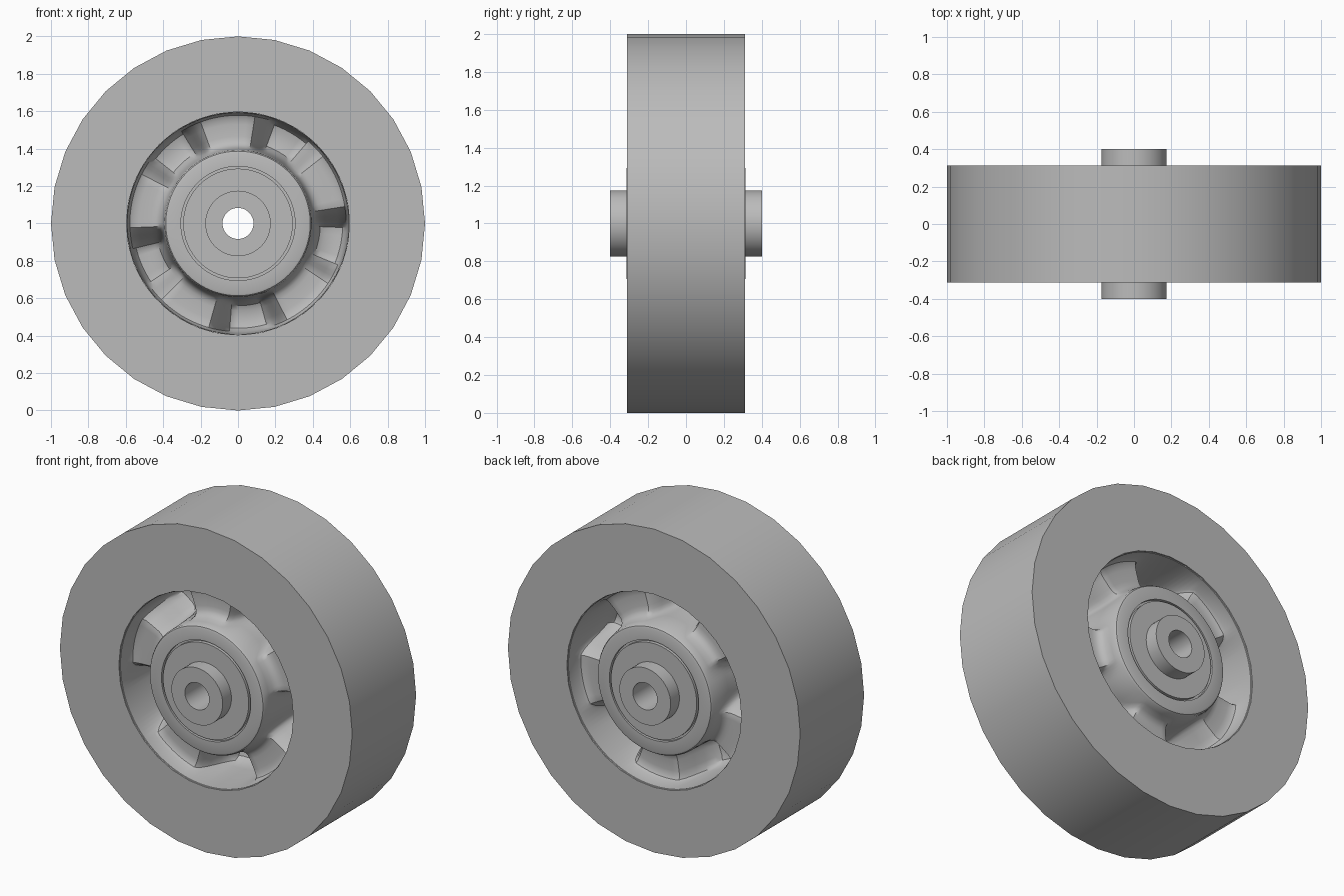
import bpy, bmesh
from math import sin, cos, pi, radians

cube = bpy.data.objects.get("Cube")
if cube:
    bpy.data.objects.remove(cube)

# Single grey finish
grey = bpy.data.materials.new("plain_grey")
grey.use_nodes = True
colour = (0.5, 0.5, 0.5, 1)
grey.diffuse_color = colour
grey.node_tree.nodes["Principled BSDF"].inputs["Base Color"].default_value = colour

HALF = 0.312          # half width of the tyre
CENTRE_Z = 1.0
POCKET_START = radians(60)
POCKET_STEP = 2 * pi / 5


def revolve(name, section, sides):
    """Sweep a closed (radius, y) section, given as a function of angle, about the axle."""
    bm = bmesh.new()
    rings = []
    for i in range(sides):
        a = 2 * pi * i / sides
        rings.append([bm.verts.new((r * cos(a), y, CENTRE_Z + r * sin(a)))
                      for r, y in section(a)])
    count = len(rings[0])
    for i, ring in enumerate(rings):
        after = rings[(i + 1) % sides]
        for j in range(count):
            k = (j + 1) % count
            bm.faces.new((ring[j], ring[k], after[k], after[j]))
    bmesh.ops.recalc_face_normals(bm, faces=bm.faces)
    mesh = bpy.data.meshes.new(name)
    bm.to_mesh(mesh)
    bm.free()
    mesh.materials.append(grey)
    obj = bpy.data.objects.new(name, mesh)
    bpy.context.collection.objects.link(obj)
    bpy.ops.object.select_all(action='DESELECT')
    obj.select_set(True)
    bpy.context.view_layer.objects.active = obj
    bpy.ops.object.shade_smooth_by_angle(angle=radians(35))
    return obj


def tube(name, inner, outer, half, sides):
    loop = [(inner, -half), (outer, -half), (outer, half), (inner, half)]
    return revolve(name, lambda a: loop, sides)


def web_depth(a, start):
    """Height of the web above mid-plane: low in the pockets, high on the pads."""
    off = abs((a - start + POCKET_STEP / 2) % POCKET_STEP - POCKET_STEP / 2)
    t = min(max((off - radians(9)) / radians(13), 0), 1)
    t = t * t * (3 - 2 * t)
    return -0.09 + 0.28 * t


def hub_side(a, start):
    """One side of the hub, from the bearing seat out to the rim."""
    w = web_depth(a, start)
    rise = HALF - w
    return [(0.305, HALF), (0.375, HALF), (0.386, HALF - 0.004), (0.393, HALF - 0.015),
            (0.398, w + 0.6 * rise), (0.406, w + 0.3 * rise), (0.42, w + 0.12 * rise),
            (0.44, w + 0.03 * rise), (0.465, w), (0.53, w), (0.56, w + 0.02 * rise),
            (0.578, w + 0.1 * rise), (0.587, w + 0.25 * rise), (0.592, HALF - 0.01),
            (0.602, HALF - 0.004)]


def hub_section(a):
    front = [(r, -y) for r, y in hub_side(a, POCKET_START)]
    back = hub_side(a, POCKET_START + POCKET_STEP / 2)
    return front + back[::-1]


# Tyre, zigzag web hub, bearing and axle sleeve
tube("tyre", 0.597, 1.0, HALF, 32)
revolve("hub", hub_section, 160)
tube("bearing_seal", 0.29, 0.31, HALF - 0.02, 64)
tube("bearing", 0.16, 0.293, HALF + 0.002, 64)
tube("axle_sleeve", 0.083, 0.175, 0.4, 48)
